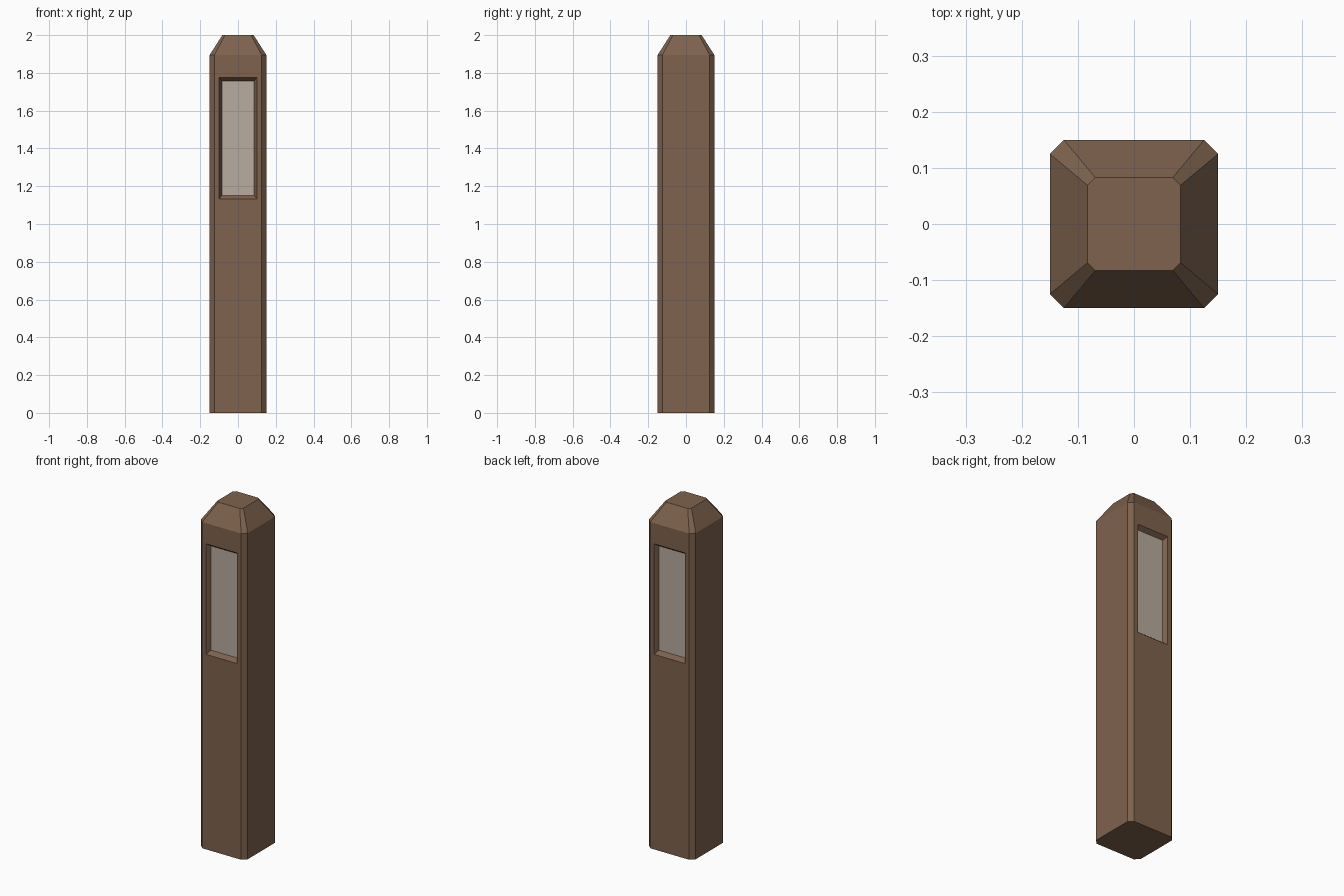
import bpy, bmesh

if "Cube" in bpy.data.objects:
    bpy.data.objects.remove(bpy.data.objects["Cube"])


def material(name, rgb):
    m = bpy.data.materials.new(name)
    lin = [((c / 255 + 0.055) / 1.055) ** 2.4 for c in rgb]
    m.diffuse_color = (*lin, 1)
    m.use_nodes = True
    m.node_tree.nodes["Principled BSDF"].inputs["Base Color"].default_value = m.diffuse_color
    return m


def ring(bm, half, z):
    """Square loop with cut corners, scaled from the post section."""
    c = half * 0.125 / 0.15
    pts = [(-c, -half), (c, -half), (half, -c), (half, c),
           (c, half), (-c, half), (-half, c), (-half, -c)]
    return [bm.verts.new((x, y, z)) for x, y in pts]


def fit(face, half_x, z0, z1, y):
    """Move a four-sided face onto a given upright rectangle."""
    mid = face.calc_center_median().z
    for v in face.verts:
        v.co = (half_x if v.co.x > 0 else -half_x, y, z1 if v.co.z > mid else z0)


bm = bmesh.new()

# Chamfered shaft and tapered cap
loops = [ring(bm, h, z) for h, z in ((0.15, 0), (0.15, 1.895), (0.083, 2.0))]
bm.faces.new(loops[0][::-1])
bm.faces.new(loops[-1])
windows = []
for level, (low, high) in enumerate(zip(loops, loops[1:])):
    for i in range(8):
        j = (i + 1) % 8
        f = bm.faces.new((low[i], low[j], high[j], high[i]))
        if level == 0 and i in (0, 4):
            windows.append((f, -1 if i == 0 else 1))

# Recessed windows with sloped reveals, front and back
for f, side in windows:
    bmesh.ops.inset_individual(bm, faces=[f], thickness=0.02)
    fit(f, 0.10, 1.133, 1.775, side * 0.15)
    bmesh.ops.inset_individual(bm, faces=[f], thickness=0.01)
    fit(f, 0.086, 1.152, 1.758, side * 0.126)
    f.material_index = 1

bmesh.ops.recalc_face_normals(bm, faces=bm.faces)
mesh = bpy.data.meshes.new("post")
bm.to_mesh(mesh)
bm.free()
mesh.materials.append(material("brown wood", (126, 98, 77)))
mesh.materials.append(material("pale grey window", (184, 172, 159)))
post = bpy.data.objects.new("post", mesh)
bpy.context.collection.objects.link(post)
